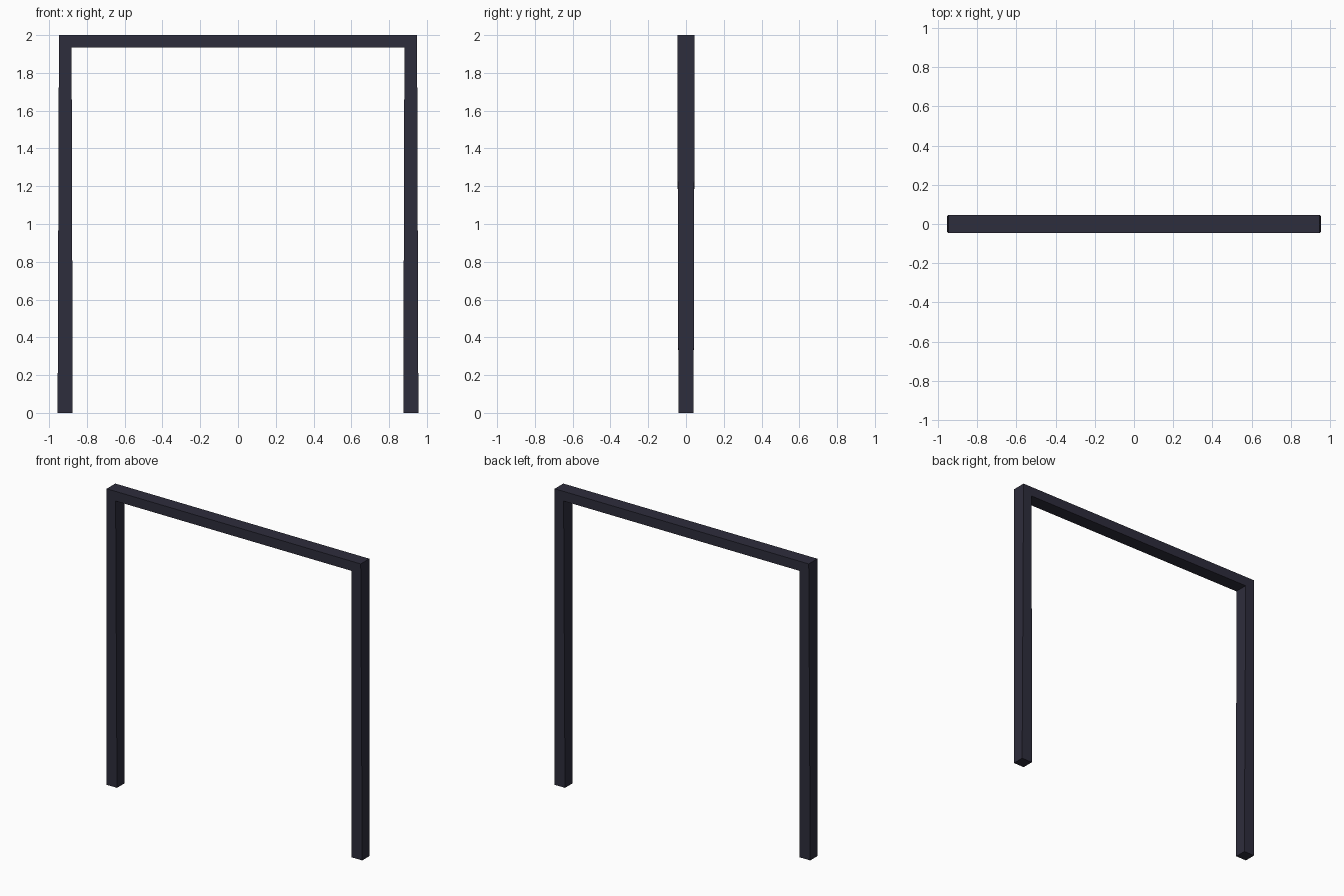
import bpy, bmesh

if "Cube" in bpy.data.objects:
    bpy.data.objects.remove(bpy.data.objects["Cube"])

paint = bpy.data.materials.new("dark slate paint")
paint.diffuse_color = (0.027, 0.026, 0.045, 1.0)
paint.use_nodes = True
paint.node_tree.nodes["Principled BSDF"].inputs["Base Color"].default_value = paint.diffuse_color

# Cross-sections along the bar: outer and inner (x, z) points, half depth in y
stations = [
    ((-0.955, 0.0), (-0.875, 0.0), 0.040),   # left foot
    ((-0.948, 2.0), (-0.881, 1.935), 0.046),  # left mitred corner
    ((0.948, 2.0), (0.881, 1.935), 0.046),    # right mitred corner
    ((0.955, 0.0), (0.875, 0.0), 0.040),      # right foot
]

# Goal-shaped frame: two tapered legs and a crossbar, swept as one bar
bm = bmesh.new()
rings = []
for (ox, oz), (ix, iz), d in stations:
    rings.append([bm.verts.new(p) for p in
                  ((ox, -d, oz), (ix, -d, iz), (ix, d, iz), (ox, d, oz))])
for a, b in zip(rings, rings[1:]):
    for i in range(4):
        j = (i + 1) % 4
        bm.faces.new((a[i], a[j], b[j], b[i]))
bm.faces.new(rings[0])
bm.faces.new(rings[-1])
bmesh.ops.recalc_face_normals(bm, faces=bm.faces)

mesh = bpy.data.meshes.new("frame")
bm.to_mesh(mesh)
bm.free()
mesh.materials.append(paint)
frame = bpy.data.objects.new("frame", mesh)
bpy.context.collection.objects.link(frame)
